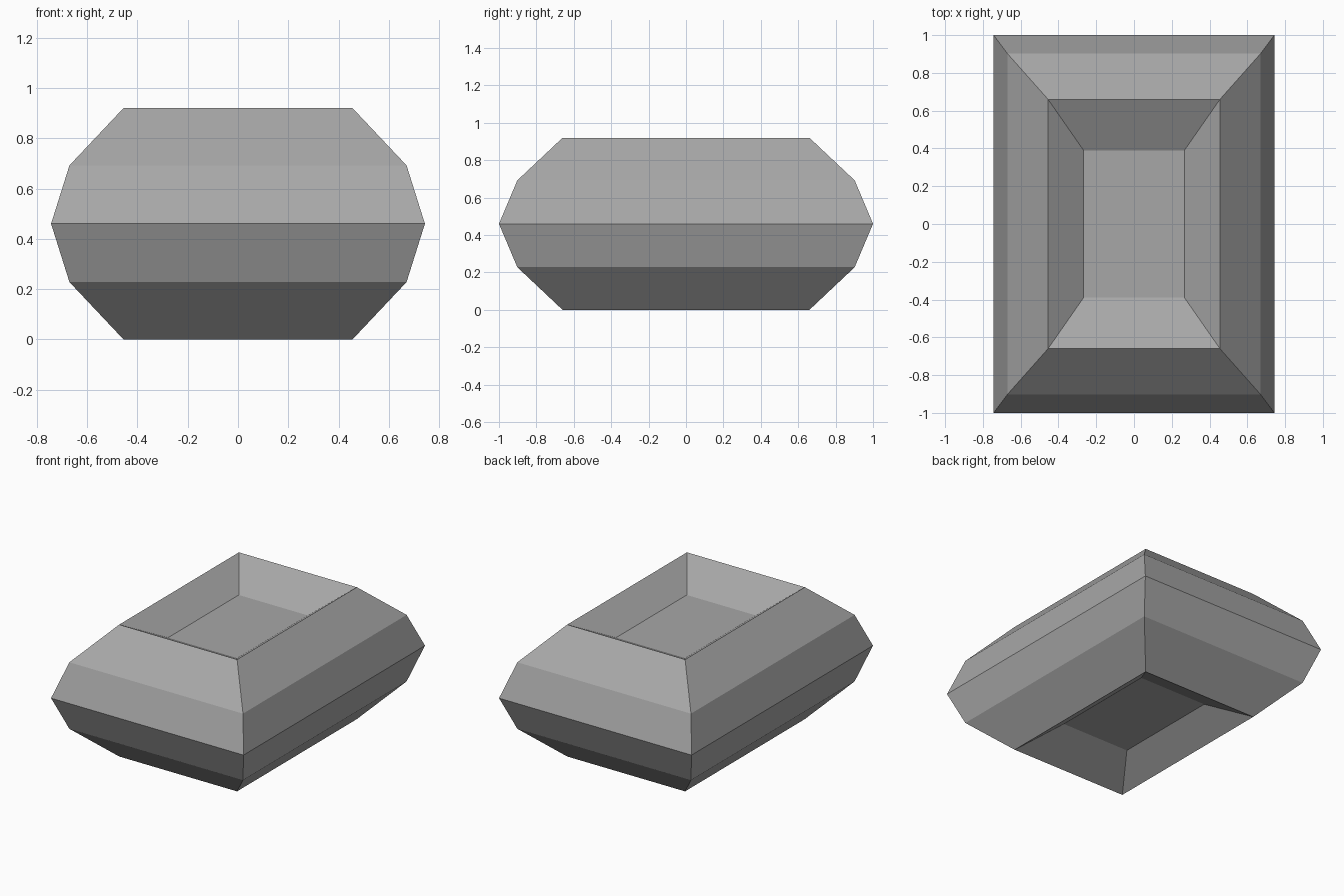
import bpy
import bmesh

# Remove the default cube
cube = bpy.data.objects.get("Cube")
if cube:
    bpy.data.objects.remove(cube, do_unlink=True)

# Single grey material
grey = bpy.data.materials.new("plain_grey")
grey.use_nodes = True
colour = (0.39, 0.39, 0.39, 1)
grey.diffuse_color = colour
grey.node_tree.nodes["Principled BSDF"].inputs["Base Color"].default_value = colour

# Upper half, from recess floor out to the waist: half width, half depth, height
MID = 0.46
upper = [(0.267, 0.39, 0.776), (0.455, 0.66, 0.92), (0.67, 0.902, 0.692), (0.743, 1.0, MID)]
# The lower half mirrors the upper one about the waist
lower = [(x, y, 2 * MID - z) for x, y, z in reversed(upper[:-1])]


def rectangle(bm, x, y, z):
    return [bm.verts.new((sx * x, sy * y, z)) for sx, sy in ((-1, -1), (1, -1), (1, 1), (-1, 1))]


# Rectangular rings joined into a closed body with a recess at each end
bm = bmesh.new()
rings = [rectangle(bm, *size) for size in upper + lower]
for a, b in zip(rings, rings[1:]):
    for i in range(4):
        j = (i + 1) % 4
        bm.faces.new((a[i], b[i], b[j], a[j]))
bm.faces.new(rings[0])
bm.faces.new(rings[-1][::-1])
bmesh.ops.recalc_face_normals(bm, faces=bm.faces)

mesh = bpy.data.meshes.new("faceted_body")
bm.to_mesh(mesh)
bm.free()
mesh.materials.append(grey)
body = bpy.data.objects.new("faceted_body", mesh)
bpy.context.collection.objects.link(body)
